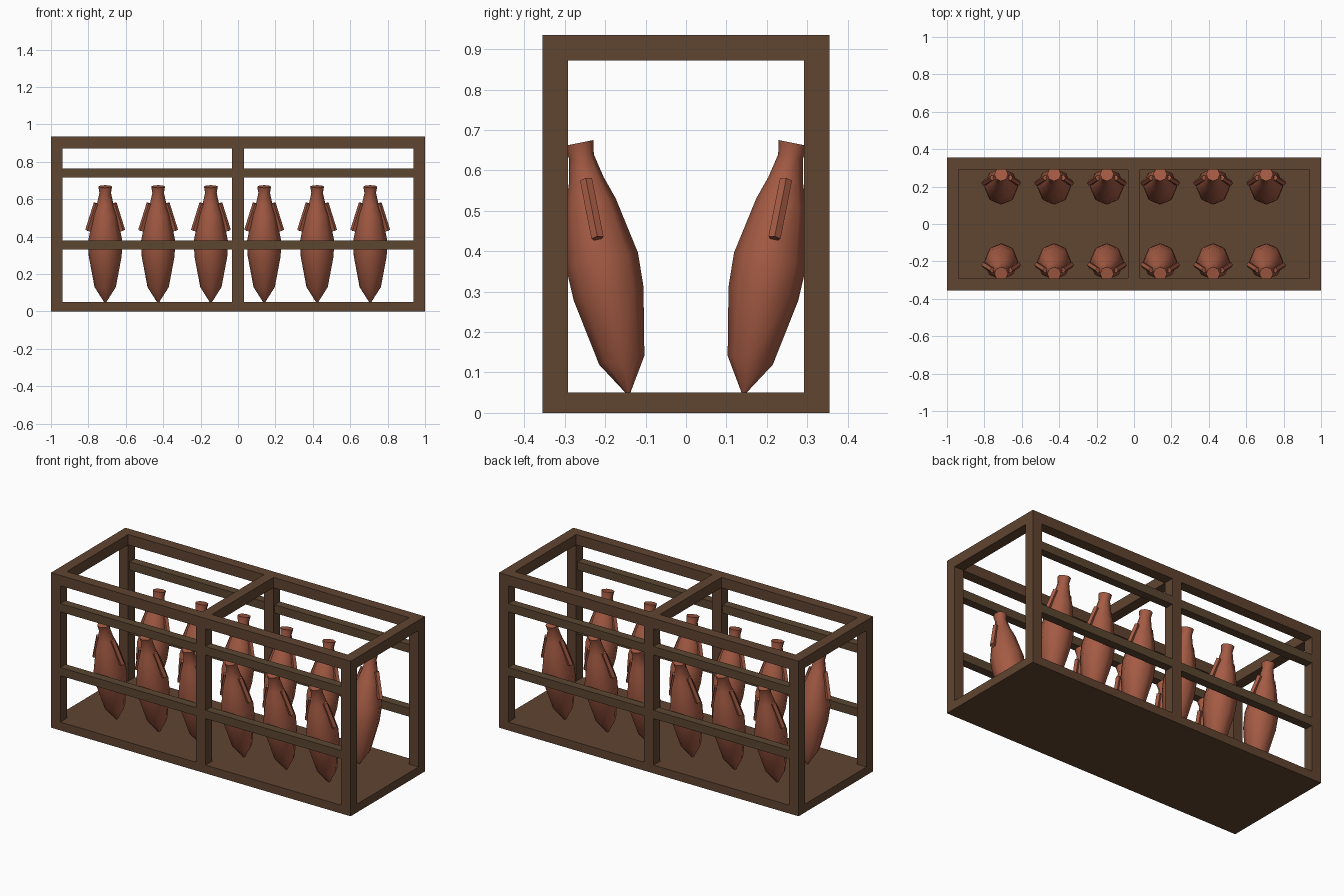
import bpy, bmesh, math
from mathutils import Matrix, Vector

if "Cube" in bpy.data.objects:
    bpy.data.objects.remove(bpy.data.objects["Cube"])


def material(name, rgb):
    m = bpy.data.materials.new(name)
    m.diffuse_color = (*rgb, 1)
    m.use_nodes = True
    m.node_tree.nodes["Principled BSDF"].inputs["Base Color"].default_value = m.diffuse_color
    return m


WOOD = material("wood", (0.117, 0.058, 0.030))
RAIL = material("rail_wood", (0.105, 0.062, 0.030))
CLAY = material("clay", (0.376, 0.105, 0.058))


def make_object(name, bm, mat):
    bmesh.ops.recalc_face_normals(bm, faces=bm.faces[:])
    mesh = bpy.data.meshes.new(name)
    bm.to_mesh(mesh)
    bm.free()
    mesh.materials.append(mat)
    ob = bpy.data.objects.new(name, mesh)
    bpy.context.collection.objects.link(ob)
    return ob


def box(name, x0, x1, y0, y1, z0, z1, mat=WOOD):
    bm = bmesh.new()
    size = Matrix.Diagonal((x1 - x0, y1 - y0, z1 - z0, 1))
    centre = Matrix.Translation(((x0 + x1) / 2, (y0 + y1) / 2, (z0 + z1) / 2))
    bmesh.ops.create_cube(bm, size=1, matrix=centre @ size)
    return make_object(name, bm, mat)


# Rack frame
L, D, H, T = 1.0, 0.355, 0.935, 0.0625
BASE = 0.05
box("base_board", -L, L, -D, D, 0, BASE)
for side, s in (("front", -1), ("back", 1)):
    y0, y1 = sorted((s * D, s * (D - T)))
    for label, x in (("left", -L + T / 2), ("middle", 0), ("right", L - T / 2)):
        box(f"{side}_{label}_post", x - T / 2, x + T / 2, y0, y1, BASE, H - T)
    box(f"{side}_top_rail", -L, L, y0, y1, H - T, H)
    # Thin retaining rails between the posts
    r0, r1 = sorted((s * D, s * (D - 0.05)))
    for level, z in (("lower", 0.33), ("upper", 0.715)):
        for half, a, b in (("left", -L + T, -T / 2), ("right", T / 2, L - T)):
            box(f"{side}_{level}_{half}_rail", a, b, r0, r1, z, z + 0.05, RAIL)
for label, x in (("left", -L + T / 2), ("middle", 0), ("right", L - T / 2)):
    box(f"{label}_top_crossbeam", x - T / 2, x + T / 2, -D + T, D - T, H - T, H)


# Jar profile: radius, height along the axis
PROFILE = [(0.006, 0.0), (0.057, 0.082), (0.088, 0.25), (0.091, 0.335),
           (0.063, 0.478), (0.044, 0.535), (0.031, 0.595), (0.037, 0.63)]
SIDES = 8


def jar_mesh():
    bm = bmesh.new()
    rings = []
    for r, z in PROFILE:
        rings.append([bm.verts.new((r * math.cos(2 * math.pi * i / SIDES),
                                    r * math.sin(2 * math.pi * i / SIDES), z))
                      for i in range(SIDES)])
    for a, b in zip(rings, rings[1:]):
        for i in range(SIDES):
            j = (i + 1) % SIDES
            bm.faces.new((a[i], a[j], b[j], b[i]))
    bm.faces.new(rings[0][::-1])
    bm.faces.new(rings[-1])
    # Two slanted handles at the shoulder
    for s in (-1, 1):
        low, high = Vector((s * 0.091, 0, 0.39)), Vector((s * 0.046, 0, 0.537))
        d = high - low
        turn = d.to_track_quat("Z", "Y").to_matrix().to_4x4()
        bmesh.ops.create_cone(bm, cap_ends=True, segments=5, radius1=0.016,
                              radius2=0.016, depth=d.length,
                              matrix=Matrix.Translation((low + high) / 2) @ turn)
    return bm


def jar(name, x, s):
    ob = make_object(name, jar_mesh(), CLAY)
    ob.location = (x, s * 0.143, BASE)
    ob.rotation_euler = (-s * math.radians(11.2), 0, 0)
    bpy.context.view_layer.objects.active = ob
    ob.select_set(True)
    bpy.ops.object.shade_smooth_by_angle(angle=math.radians(50))
    ob.select_set(False)


# Two rows of jars leaning outward on the rails
for side, s in (("front", -1), ("back", 1)):
    for i, x in enumerate((-0.71, -0.427, -0.145, 0.14, 0.423, 0.707)):
        jar(f"{side}_jar_{i + 1}", x, s)
